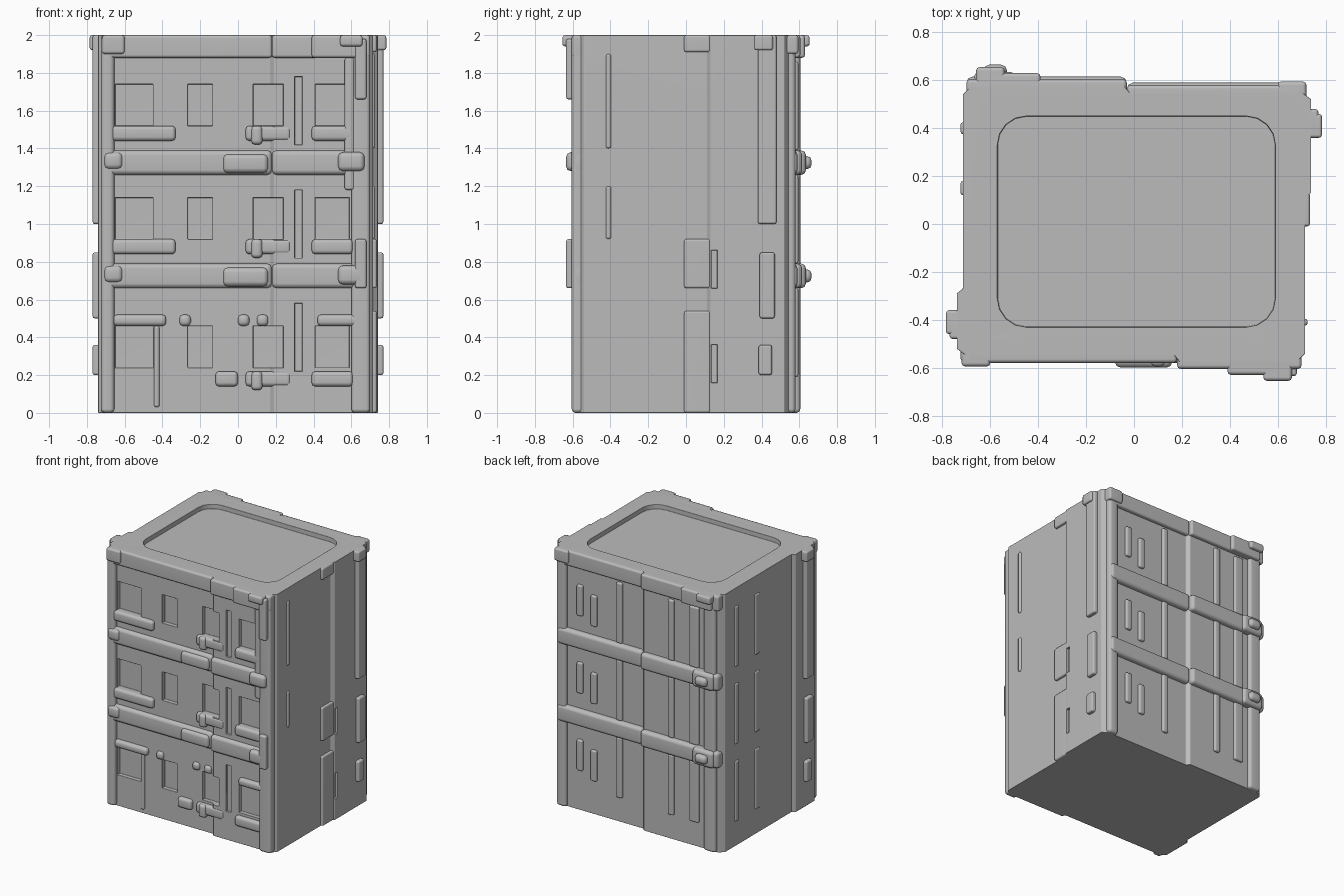
import bpy, bmesh, math
from mathutils import Matrix

cube = bpy.data.objects.get("Cube")
if cube:
    bpy.data.objects.remove(cube, do_unlink=True)

# Overall layout; each wall is a quarter turn about the vertical axis
FRONT, LEFT, BACK, RIGHT = range(4)
STEP_PLACE = {FRONT: 0.18, LEFT: 0.12, BACK: 0.03, RIGHT: 0.28}
HEIGHT = 2
PITCH = 0.6
FLOORS = [0.06 + PITCH * storey for storey in range(3)]
BAND = 0.13
CORNICE = HEIGHT - 0.12
EMBED = 0.05
PROUD = 0.03
GREY = (0.5, 0.5, 0.5, 1)

stone = bpy.data.materials.new("plain_grey")
stone.use_nodes = True
stone.diffuse_color = GREY
shader = stone.node_tree.nodes["Principled BSDF"]
shader.inputs["Base Color"].default_value = GREY
shader.inputs["Roughness"].default_value = 0.8


def turn(wall):
    return Matrix.Rotation(wall * math.pi / 2, 4, "Z")


def wall_distance(wall, along):
    """Distance of the wall from the centre; every wall steps out once."""
    base = 0.55 if wall in (FRONT, BACK) else 0.715
    return base + (0.025 if along > STEP_PLACE[wall] else 0)


def make_object(name, bm):
    bmesh.ops.recalc_face_normals(bm, faces=bm.faces)
    mesh = bpy.data.meshes.new(name)
    bm.to_mesh(mesh)
    bm.free()
    mesh.materials.append(stone)
    obj = bpy.data.objects.new(name, mesh)
    bpy.context.collection.objects.link(obj)
    return obj


def add_prism(bm, outline, low, high):
    face = bm.faces.new([bm.verts.new((x, y, low)) for x, y in outline])
    extruded = bmesh.ops.extrude_face_region(bm, geom=[face])["geom"]
    top = [item for item in extruded if isinstance(item, bmesh.types.BMVert)]
    bmesh.ops.translate(bm, verts=top, vec=(0, 0, high - low))


def add_block(bm, wall, centre, width, low, high, inner, outer):
    """Box on a wall, placed by its position along the wall."""
    middle = (centre, -(inner + outer) / 2, (low + high) / 2)
    size = Matrix.Diagonal((width, outer - inner, high - low, 1))
    matrix = turn(wall) @ Matrix.Translation(middle) @ size
    bmesh.ops.create_cube(bm, size=1, matrix=matrix)


def finish(obj, softness):
    """Round the edges and keep the broad faces evenly shaded."""
    bpy.ops.object.select_all(action="DESELECT")
    obj.select_set(True)
    bpy.context.view_layer.objects.active = obj
    bevel = obj.modifiers.new("soft_edges", "BEVEL")
    bevel.width, bevel.segments = softness, 2
    bpy.ops.object.modifier_apply(modifier=bevel.name)
    bpy.ops.object.shade_smooth_by_angle(angle=math.radians(50))
    weighted = obj.modifiers.new("even_shading", "WEIGHTED_NORMAL")
    weighted.keep_sharp = True
    bpy.ops.object.modifier_apply(modifier=weighted.name)


def relief(name, wall, blocks, softness=0.012):
    """Raised blocks: centre, width, low, high, projection."""
    bm = bmesh.new()
    for centre, width, low, high, out in blocks:
        face = wall_distance(wall, centre)
        add_block(bm, wall, centre, width, low, high, face - EMBED, face + out)
    finish(make_object(name, bm), softness)


def between_floors(centre, width, out):
    """An upright interrupted by the ledges."""
    return [(centre, width, floor + BAND, floor + PITCH, out) for floor in FLOORS]


def whole_band(wall, low, high, out):
    """A band along the whole wall, following its step."""
    step, reach = STEP_PLACE[wall], 0.7
    return [((step - reach) / 2, step + reach, low, high, out),
            ((step + reach) / 2, reach - step, low, high, out)]


# Main block: the four walls joined by chamfered corners
outline = []
for wall in range(4):
    reach = 0.7 if wall in (FRONT, BACK) else 0.54
    step = STEP_PLACE[wall]
    for along in (-reach, step - 0.01, step + 0.01, reach - 0.02):
        point = turn(wall) @ Matrix.Translation((along, -wall_distance(wall, along), 0))
        outline.append(point.translation.xy)
bm = bmesh.new()
add_prism(bm, outline, 0, HEIGHT)
body = make_object("building_block", bm)

# Cutter for the sunken roof: a rectangle with rounded corners
bm = bmesh.new()
radius = 0.12
roof = []
for side_x, side_y, start in ((1, 1, 0), (-1, 1, 1), (-1, -1, 2), (1, -1, 3)):
    for step in range(5):
        angle = math.pi / 2 * (start + step / 4)
        roof.append((side_x * 0.46 + radius * math.cos(angle) + 0.01,
                     side_y * 0.32 + radius * math.sin(angle) + 0.01))
add_prism(bm, roof, HEIGHT - 0.035, HEIGHT + 1)


def cut_opening(centre, width, low, high, depth, wall=FRONT):
    face = wall_distance(wall, centre)
    add_block(bm, wall, centre, width, low, high, face - depth, face + 1)


# Cutters for the windows, the wall channels and the narrow side slots
windows = [(-0.55, 0.2), (-0.2, 0.13), (0.16, 0.16), (0.5, 0.18)]
for floor in FLOORS:
    sill = floor + (0.18 if floor == FLOORS[0] else 0.26)
    for centre, width in windows:
        cut_opening(centre, width, sill, sill + 0.22, 0.03)
    cut_opening(0.32, 0.04, floor + 0.16, floor + PITCH - 0.08, 0.015)
for low in (0.16, 0.66):
    cut_opening(0.15, 0.03, low, low + 0.2, 0.02, LEFT)
cutter = make_object("cutter", bm)
cutter.hide_render = True
cut = body.modifiers.new("openings", "BOOLEAN")
cut.operation, cut.object, cut.solver = "DIFFERENCE", cutter, "EXACT"
bpy.context.view_layer.objects.active = body
bpy.ops.object.modifier_apply(modifier=cut.name)
bpy.data.objects.remove(cutter, do_unlink=True)
finish(body, 0.012)

# Storey ledges on the front and back
for number, floor in enumerate(FLOORS[1:], 1):
    top = floor + BAND
    relief(f"front_ledge_{number}", FRONT,
           whole_band(FRONT, floor, top, PROUD) + [
               (0.04, 0.24, floor + 0.01, top - 0.02, 0.05),
               (0.6, 0.14, floor + 0.02, top - 0.01, 0.06),
               (-0.66, 0.1, floor + 0.03, top - 0.01, 0.045)], 0.025)
    relief(f"back_ledge_{number}", BACK,
           whole_band(BACK, floor, top, 0.04) + [
               (0.58, 0.18, floor, top, 0.06),
               (0.58, 0.1, floor + 0.03, top - 0.03, 0.09)], 0.025)

# Window sills and the small fittings beside them
sills = []
for floor in FLOORS:
    low = floor + (0.08 if floor == FLOORS[0] else 0.18)
    high = low + 0.08
    sills += [(0.16, 0.24, low, high, PROUD), (0.5, 0.22, low, high, PROUD),
              (0.1, 0.06, low - 0.02, high, 0.045)]
    if floor == FLOORS[0]:
        sills.append((-0.06, 0.12, low, high, PROUD))
    else:
        sills.append((-0.5, 0.34, low, high, PROUD))
head = FLOORS[0] + 0.4
sills += [(-0.52, 0.28, head, head + 0.06, PROUD), (0.53, 0.22, head, head + 0.06, PROUD)]
for centre in (-0.28, 0.03, 0.13):
    sills.append((centre, 0.06, head, head + 0.06, 0.02))
relief("window_sills", FRONT, sills, 0.02)

# Cornice, heavier at its ends
for name, wall in (("front", FRONT), ("back", BACK)):
    relief(name + "_cornice", wall, whole_band(wall, CORNICE, HEIGHT, PROUD) + [
        (-0.66, 0.12, CORNICE + 0.02, HEIGHT, 0.045),
        (0.52, 0.26, CORNICE, HEIGHT, 0.055),
        (0.6, 0.12, HEIGHT - 0.06, HEIGHT, 0.08)], 0.015)

# Corner posts and uprights on the front
relief("front_corner_posts", FRONT, [
    (0.65, 0.1, 0, HEIGHT, PROUD), (-0.69, 0.07, 0, HEIGHT, PROUD)], 0.02)
relief("front_uprights", FRONT, [
    (0.65, 0.06, FLOORS[2] + 0.4, HEIGHT - 0.02, 0.06),
    (0.65, 0.06, FLOORS[1], FLOORS[1] + 0.26, 0.06),
    (0.59, 0.05, FLOORS[2] - 0.08, CORNICE, PROUD),
    (-0.43, 0.03, 0.03, head, 0.012)])

# Corner posts, pilasters and short fittings on the back
relief("back_corner_posts", BACK, [
    (0.62, 0.1, 0, HEIGHT, PROUD), (-0.67, 0.08, 0, HEIGHT, PROUD)], 0.02)
back_strips = []
for centre, width in ((-0.18, 0.05), (0.28, 0.05), (0.48, 0.08)):
    back_strips += between_floors(centre, width, 0.02)
for floor in FLOORS:
    for centre, lift in ((-0.4, 0.2), (-0.52, 0.25)):
        back_strips.append((centre, 0.05, floor + lift, floor + lift + 0.24, 0.02))
relief("back_pilasters", BACK, back_strips)

# Pilasters on the sides
relief("left_pilasters", LEFT, [
    (0.06, 0.14, 0, 0.54, 0.02), (0.06, 0.14, 0.66, 0.92, 0.02),
    (0.06, 0.14, CORNICE + 0.03, HEIGHT, 0.02),
    (-0.41, 0.03, 0.92, 1.2, 0.01), (-0.41, 0.03, 1.4, 1.9, 0.01)])
relief("right_pilasters", RIGHT,
       between_floors(-0.15, 0.06, 0.01) + between_floors(-0.4, 0.05, 0.01))

# Stout posts near one corner of each side
for name, wall in (("left", LEFT), ("right", RIGHT)):
    relief(name + "_corner_posts", wall, [
        (0.43, 0.1, 1, HEIGHT, PROUD),
        (0.43, 0.08, 0.5, 0.85, PROUD),
        (0.42, 0.07, 0.2, 0.36, PROUD),
        (0.41, 0.1, CORNICE + 0.04, HEIGHT, 0.045)])
